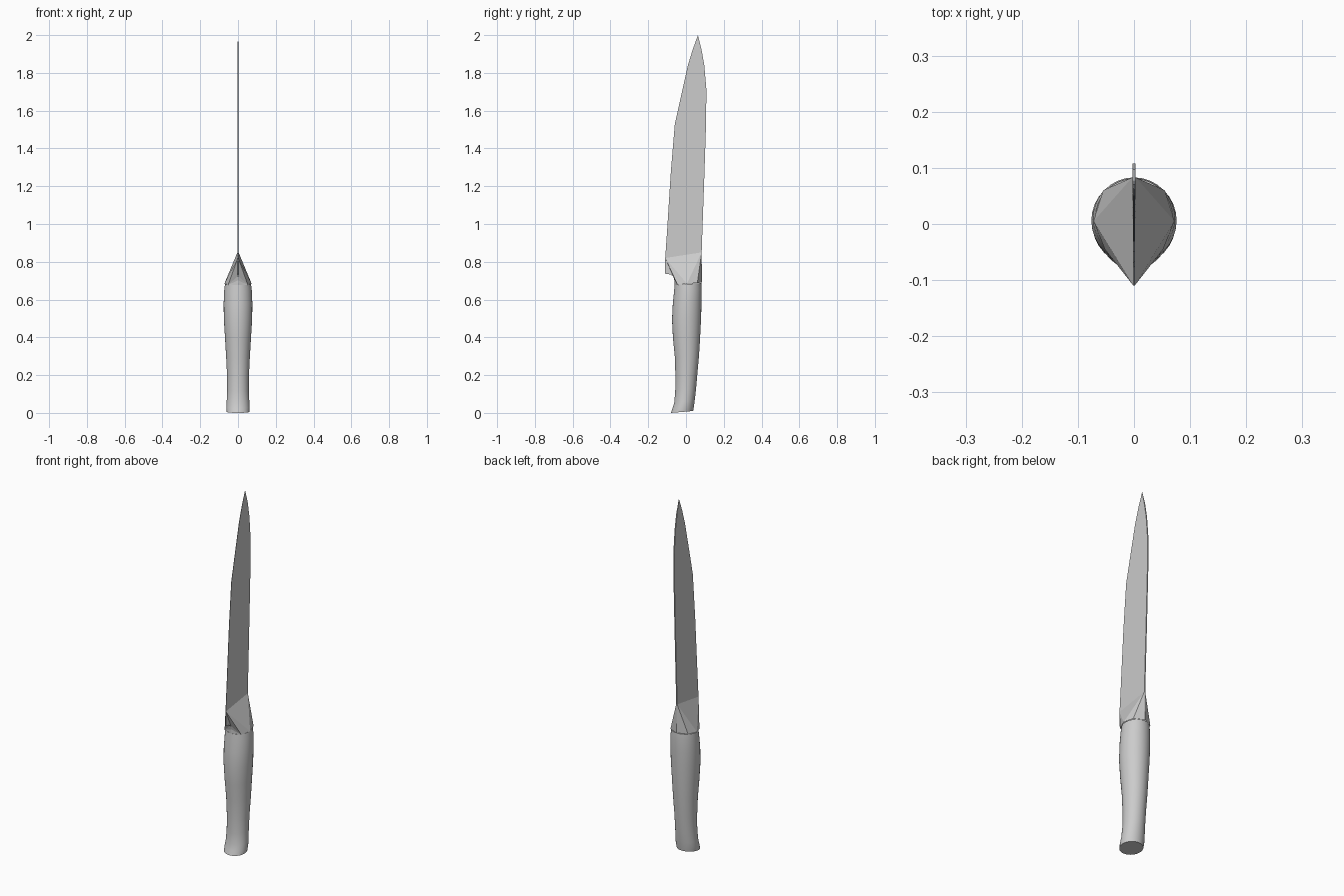
import bpy
import bmesh
import math

cube = bpy.data.objects.get("Cube")
if cube:
    bpy.data.objects.remove(cube)


def make_material(name, value):
    mat = bpy.data.materials.new(name)
    mat.use_nodes = True
    colour = (value, value, value, 1)
    mat.diffuse_color = colour
    mat.node_tree.nodes["Principled BSDF"].inputs["Base Color"].default_value = colour
    return mat


steel = make_material("satin grey", 0.6)


def finish(name, bm, smooth=False):
    bmesh.ops.recalc_face_normals(bm, faces=bm.faces)
    mesh = bpy.data.meshes.new(name)
    bm.to_mesh(mesh)
    bm.free()
    obj = bpy.data.objects.new(name, mesh)
    bpy.context.collection.objects.link(obj)
    mesh.materials.append(steel)
    if smooth:
        bpy.ops.object.select_all(action="DESELECT")
        obj.select_set(True)
        bpy.context.view_layer.objects.active = obj
        bpy.ops.object.shade_smooth_by_angle(angle=math.radians(40))
    return obj


# Handle: oval rings (height, front y, back y, half width), tilted at the ends
rings = [(0.005, -0.08, 0.038, 0.06), (0.03, -0.071, 0.042, 0.062),
         (0.06, -0.062, 0.046, 0.06), (0.12, -0.057, 0.053, 0.057),
         (0.2, -0.056, 0.06, 0.058), (0.3, -0.059, 0.069, 0.063),
         (0.4, -0.069, 0.075, 0.069), (0.5, -0.074, 0.08, 0.075),
         (0.58, -0.07, 0.082, 0.076), (0.65, -0.063, 0.083, 0.073),
         (0.682, -0.06, 0.081, 0.069)]
SIDES = 32
bm = bmesh.new()
loops = []
for z, front, back, half in rings:
    loop = []
    for i in range(SIDES):
        a = math.tau * i / SIDES
        y = (front + back) / 2 + (back - front) / 2 * math.sin(a)
        tilt = 0.005 * math.sin(a)
        loop.append(bm.verts.new((half * math.cos(a), y, z + tilt)))
    loops.append(loop)
for low, high in zip(loops, loops[1:]):
    for i in range(SIDES):
        j = (i + 1) % SIDES
        bm.faces.new((low[i], low[j], high[j], high[i]))
bm.faces.new(loops[0])
bm.faces.new(loops[-1])
finish("handle", bm, smooth=True)

# Blade: paired (edge y, spine y, height) stations, thick spine and fine edge
stations = [(-0.11, 0.083, 0.82, 0.85), (-0.101, 0.087, 0.95, 0.97),
            (-0.08, 0.098, 1.28, 1.28), (-0.059, 0.106, 1.53, 1.53),
            (-0.028, 0.108, 1.67, 1.71), (0.01, 0.097, 1.84, 1.84),
            (0.036, 0.082, 1.925, 1.925)]
bm = bmesh.new()
sections = []
for edge, spine, z_edge, z_spine in stations:
    sections.append([bm.verts.new(p) for p in (
        (0.001, edge, z_edge), (0.003, spine, z_spine),
        (-0.003, spine, z_spine), (-0.001, edge, z_edge))])
for low, high in zip(sections, sections[1:]):
    for i in range(4):
        j = (i + 1) % 4
        bm.faces.new((low[i], low[j], high[j], high[i]))
tip = bm.verts.new((0, 0.063, 2.0))
for i in range(4):
    bm.faces.new((sections[-1][i], sections[-1][(i + 1) % 4], tip))
bm.faces.new(sections[0])
finish("blade", bm)

# Bolster: faceted wedge from the handle top to the blade, mirrored in x
points = {
    "back": (0, 0.084, 0.69), "back_side": (0.055, 0.06, 0.688),
    "side": (0.072, 0.005, 0.684), "front_side": (0.052, -0.045, 0.678),
    "front": (0, -0.061, 0.676), "spine": (0.003, 0.083, 0.85),
    "edge": (0.001, -0.11, 0.82), "heel": (0.001, -0.11, 0.737),
    "heel_in": (0.002, -0.082, 0.733), "notch": (0.003, -0.067, 0.722),
    "notch_low": (0.003, -0.061, 0.7)}
facets = ["back back_side spine", "back_side side spine", "side edge spine",
          "side front_side edge", "front_side notch edge",
          "notch heel_in edge", "heel_in heel edge",
          "front_side notch_low notch", "front_side front notch_low"]
bm = bmesh.new()
for sign in (1, -1):
    verts = {k: bm.verts.new((sign * x, y, z)) for k, (x, y, z) in points.items()}
    for facet in facets:
        bm.faces.new([verts[k] for k in facet.split()])
    if sign == 1:
        left = verts
# Close the rim between the two halves
rim = "back spine edge heel heel_in notch notch_low front".split()
for a, b in zip(rim, rim[1:]):
    bm.faces.new((left[a], left[b], verts[b], verts[a]))
bmesh.ops.remove_doubles(bm, verts=bm.verts, dist=0.0005)
finish("bolster", bm)
